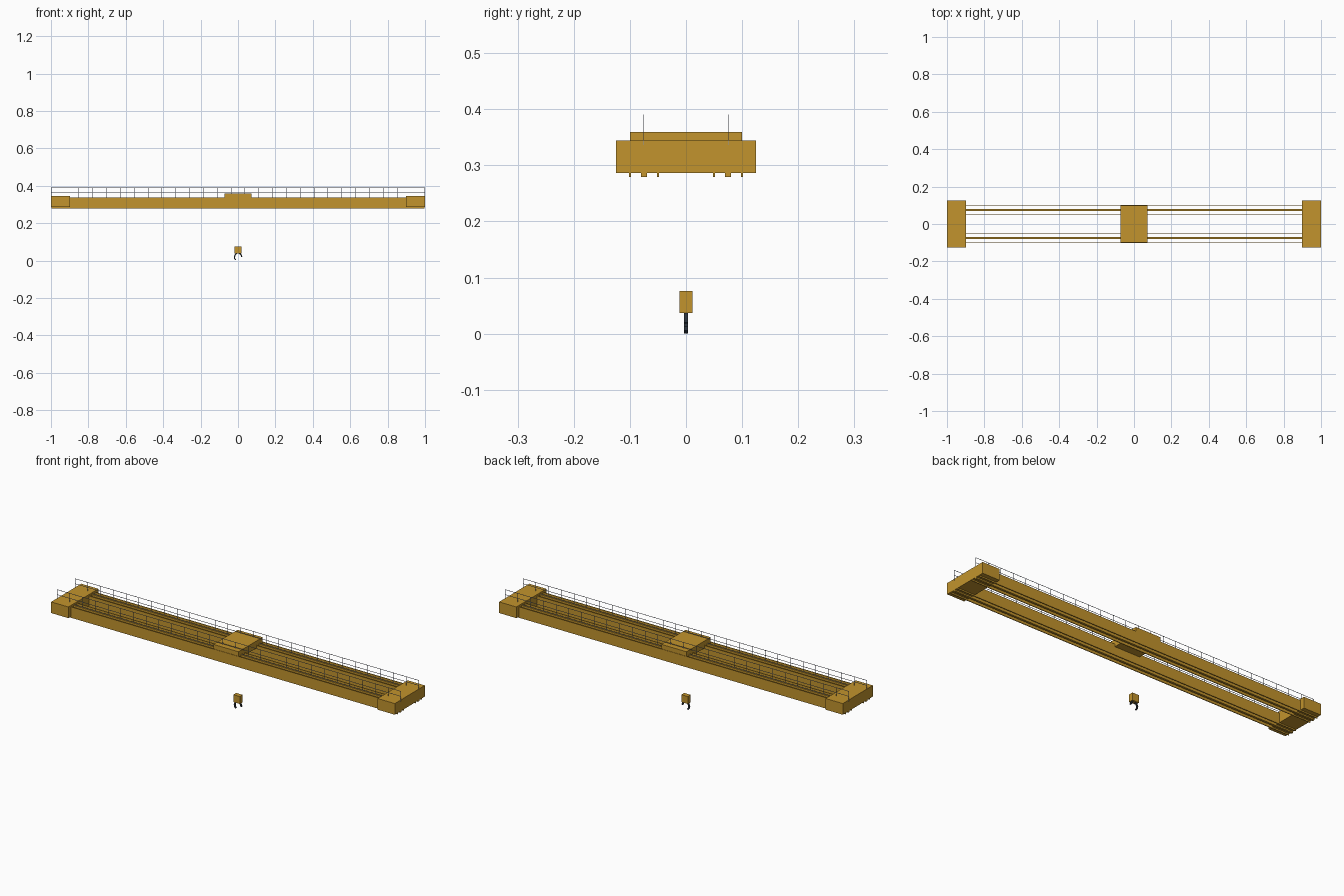
import bpy
import bmesh
from mathutils import Vector

if "Cube" in bpy.data.objects:
    bpy.data.objects.remove(bpy.data.objects["Cube"])


def material(name, rgb):
    m = bpy.data.materials.new(name)
    m.diffuse_color = (*rgb, 1)
    m.use_nodes = True
    m.node_tree.nodes["Principled BSDF"].inputs["Base Color"].default_value = m.diffuse_color
    return m


GOLD = material("ochre_paint", (0.54, 0.295, 0.026))
STEEL = material("railing_steel", (0.27, 0.30, 0.38))
DARK = material("dark_iron", (0.025, 0.032, 0.042))


def add_box(bm, x, y, z):
    """Add a box spanning the (min, max) pairs x, y and z."""
    verts = bmesh.ops.create_cube(bm, size=1)["verts"]
    for v in verts:
        v.co = Vector([(a + b) / 2 + c * (b - a)
                       for (a, b), c in zip((x, y, z), v.co)])


def finish(bm, name, mat):
    bmesh.ops.recalc_face_normals(bm, faces=bm.faces)
    mesh = bpy.data.meshes.new(name)
    bm.to_mesh(mesh)
    bm.free()
    mesh.materials.append(mat)
    ob = bpy.data.objects.new(name, mesh)
    bpy.context.collection.objects.link(ob)
    return ob


def box(name, x, y, z, mat):
    bm = bmesh.new()
    add_box(bm, x, y, z)
    return finish(bm, name, mat)


def around(c, width):
    return (c - width / 2, c + width / 2)


# End trucks
for side, x in (("left", -0.949), ("right", 0.949)):
    box(side + "_end_truck", around(x, 0.1), (-0.125, 0.125), (0.286, 0.3445), GOLD)

# Trolley, sunk a little between the girders
box("trolley", (-0.073, 0.073), (-0.1, 0.1), (0.322, 0.3595), GOLD)

BASE, TOP, R = 0.336, 0.391, 0.0024
for side, s in (("front", -1), ("back", 1)):
    # Girder: outer plate, thick middle web and inner plate
    for part, y, w in (("outer_plate", 0.1, 0.004),
                       ("middle_web", 0.075, 0.011),
                       ("inner_plate", 0.05, 0.004)):
        box(f"{side}_girder_{part}", (-0.998, 0.998), around(s * y, w), (0.279, BASE), GOLD)

    # Handrail: thin flat bars on evenly spaced posts
    bm = bmesh.new()
    y = around(s * 0.075, 0.0006)
    for z in (TOP - R / 2, (BASE + TOP) / 2, BASE + R / 2):
        add_box(bm, (-1, 1), y, around(z, R))
    for i in range(28):
        add_box(bm, around((-1 + R / 2) + i * (2 - R) / 27, R), y, (BASE, TOP))
    finish(bm, side + "_handrail", STEEL)

# Hook block
box("hook_block", (-0.019, 0.019), (-0.012, 0.012), (0.037, 0.076), GOLD)


def claw(name, path, width=0.007):
    """Sweep a flat square section along an x-z path."""
    pts = [Vector((x, 0, z)) for x, z in path]
    bm = bmesh.new()
    rings = []
    for i, p in enumerate(pts):
        t = (pts[min(i + 1, len(pts) - 1)] - pts[max(i - 1, 0)]).normalized()
        n = Vector((-t.z, 0, t.x)) * width / 2
        d = Vector((0, width / 2, 0))
        rings.append([bm.verts.new(p + q) for q in (n + d, n - d, -n - d, d - n)])
    for a, b in zip(rings, rings[1:]):
        for j in range(4):
            k = (j + 1) % 4
            bm.faces.new((a[j], a[k], b[k], b[j]))
    bm.faces.new(rings[0])
    bm.faces.new(rings[-1])
    finish(bm, name, DARK)


# Hook claws: one long and curled, one short
claw("long_claw", [(-0.007, 0.039), (-0.015, 0.031), (-0.019, 0.021),
                   (-0.018, 0.011), (-0.011, 0.003)])
claw("short_claw", [(0.007, 0.039), (0.014, 0.034), (0.018, 0.027), (0.020, 0.019)])
